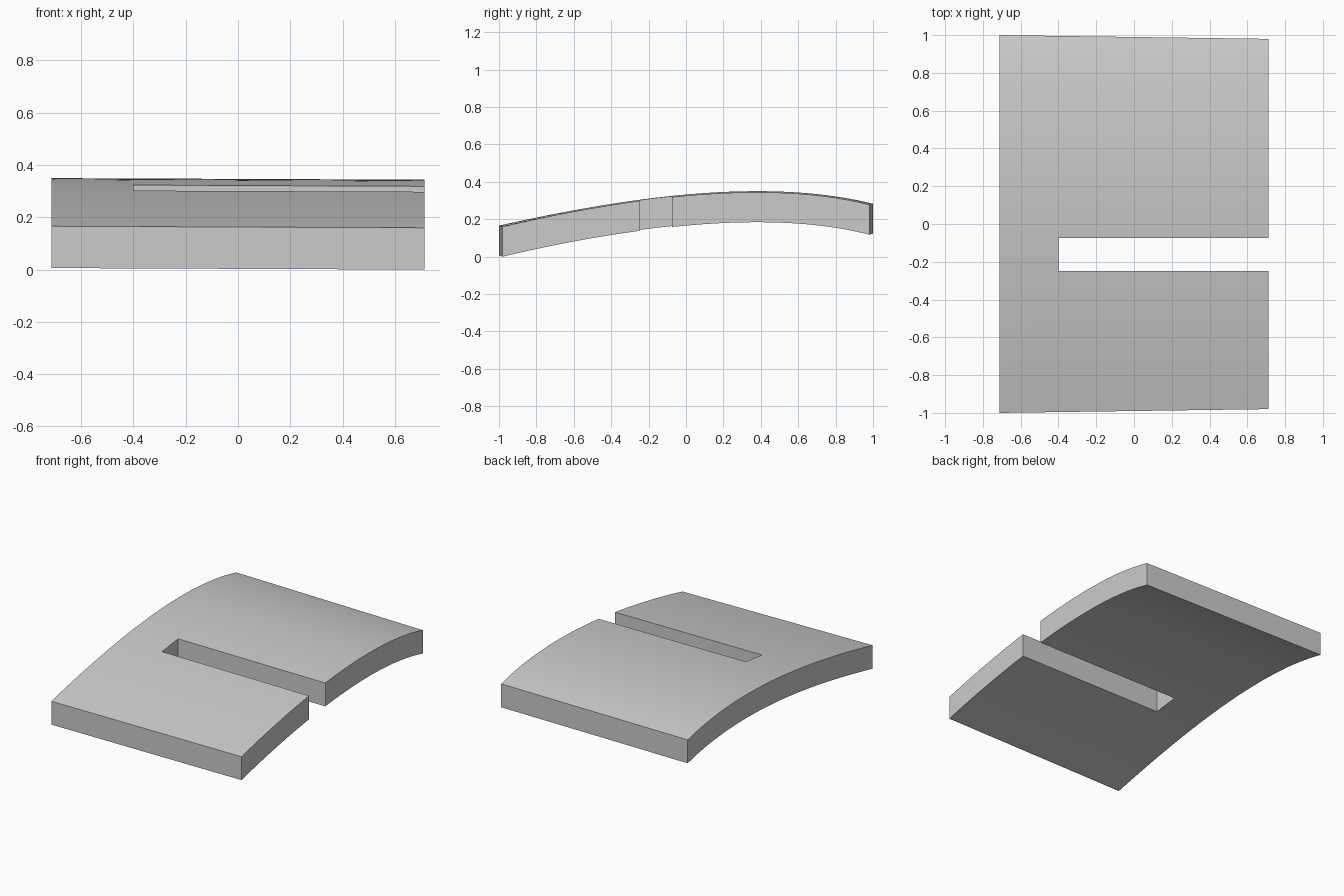
import bpy, bmesh, math

if "Cube" in bpy.data.objects:
    bpy.data.objects.remove(bpy.data.objects["Cube"], do_unlink=True)

HALF_WIDTH = 0.713
THICKNESS = 0.16
SLOT_X = -0.4
SLOT_FRONT, SLOT_BACK = -0.25, -0.075
ROWS = 40


def bezier(a, b, c, d, t):
    s = 1 - t
    return a * s**3 + 3 * b * s * s * t + 3 * c * s * t * t + d * t**3


def arch_height(y):
    """Height of the arched top at depth y."""
    low, high = 0.0, 1.0
    for _ in range(40):
        mid = (low + high) / 2
        if bezier(-1, -0.35, 0.4, 1, mid) < y:
            low = mid
        else:
            high = mid
    return bezier(0.166, 0.31, 0.43, 0.283, low)


# Single matte grey
grey = bpy.data.materials.new("grey")
grey.use_nodes = True
colour = (0.6, 0.6, 0.6, 1)
grey.diffuse_color = colour
grey.node_tree.nodes["Principled BSDF"].inputs["Base Color"].default_value = colour

# Arched top sheet, slightly narrower and lower towards +x, with an open slot
depths = sorted([-1 + 2 * i / ROWS for i in range(ROWS + 1)
                 if abs(-1 + 2 * i / ROWS - SLOT_FRONT) > 0.01]
                + [SLOT_FRONT, SLOT_BACK])
columns = [-HALF_WIDTH, SLOT_X, HALF_WIDTH]
bm = bmesh.new()
grid = []
for y in depths:
    row = []
    for x in columns:
        u = (x + HALF_WIDTH) / (2 * HALF_WIDTH)
        taper = 1 - 0.02 * u * abs(y)**3
        row.append(bm.verts.new((x, y * taper, arch_height(y) - 0.006 * u)))
    grid.append(row)
for j in range(len(depths) - 1):
    middle = (depths[j] + depths[j + 1]) / 2
    for i in range(2):
        if i == 1 and SLOT_FRONT < middle < SLOT_BACK:
            continue
        bm.faces.new((grid[j][i], grid[j][i + 1], grid[j + 1][i + 1], grid[j + 1][i]))
loose = [v for v in bm.verts if not v.link_faces]
bmesh.ops.delete(bm, geom=loose, context='VERTS')

# Thicken straight down so the rims and slot walls stay vertical
result = bmesh.ops.extrude_face_region(bm, geom=bm.faces[:], use_keep_orig=True)
lower = [g for g in result["geom"] if isinstance(g, bmesh.types.BMVert)]
bmesh.ops.translate(bm, verts=lower, vec=(0, 0, -THICKNESS))
bmesh.ops.recalc_face_normals(bm, faces=bm.faces[:])

mesh = bpy.data.meshes.new("curved_slotted_plate")
bm.to_mesh(mesh)
bm.free()
plate = bpy.data.objects.new("curved_slotted_plate", mesh)
bpy.context.collection.objects.link(plate)
mesh.materials.append(grey)
bpy.context.view_layer.objects.active = plate
plate.select_set(True)
bpy.ops.object.shade_smooth_by_angle(angle=math.radians(30))
